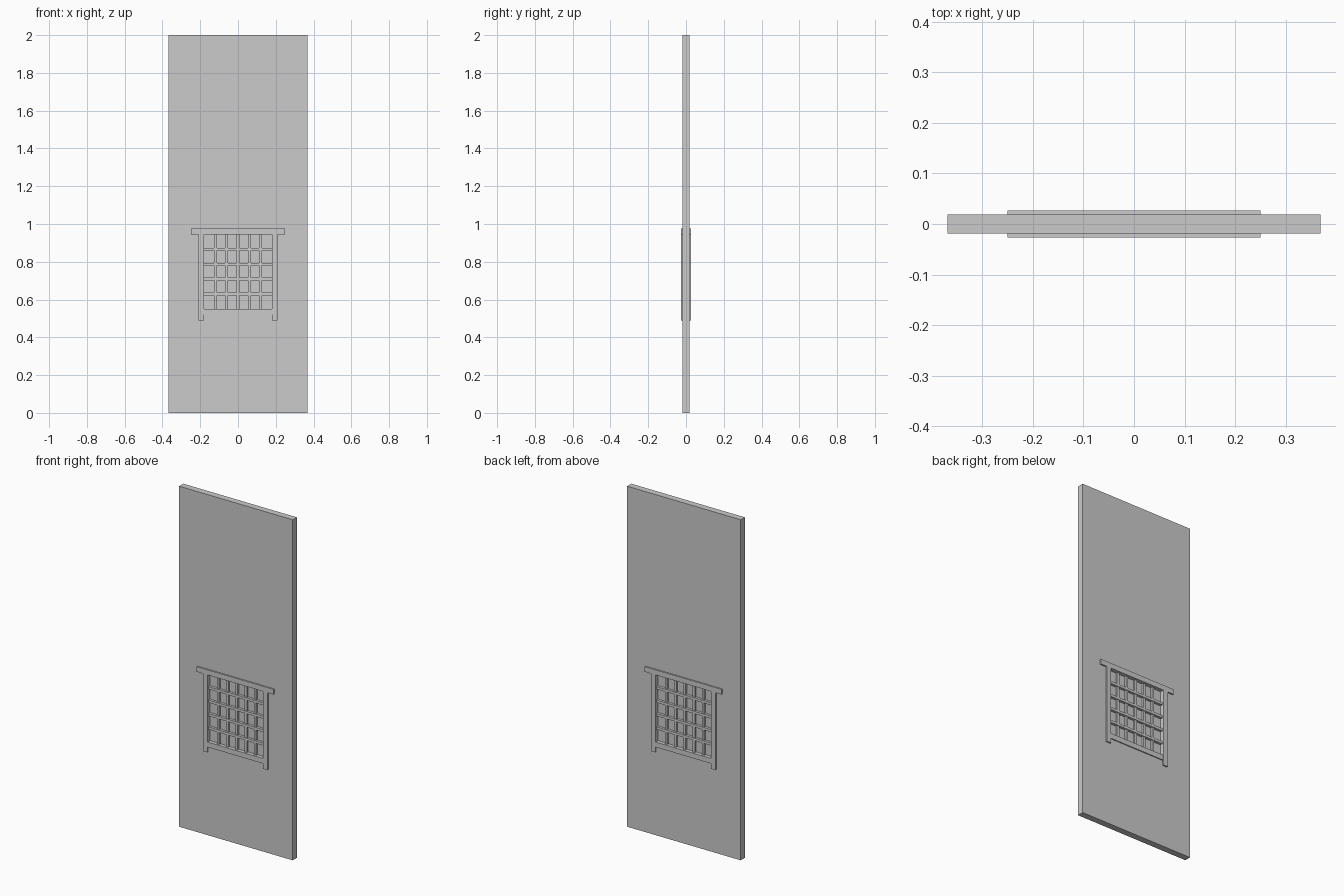
import bpy

if "Cube" in bpy.data.objects:
    bpy.data.objects.remove(bpy.data.objects["Cube"])


def box(name, x0, x1, y0, y1, z0, z1):
    bpy.ops.mesh.primitive_cube_add(size=1, location=((x0 + x1) / 2, (y0 + y1) / 2, (z0 + z1) / 2))
    ob = bpy.context.object
    ob.name = name
    ob.scale = (x1 - x0, y1 - y0, z1 - z0)
    bpy.ops.object.transform_apply(location=False, rotation=False, scale=True)
    return ob


HX, Z0, Z1 = 0.183, 0.548, 0.946   # window opening
T = 0.019                          # half wall thickness
F = 0.027                          # half frame thickness

# Wall panel with a window opening cut through it
wall = box("wall_panel", -0.369, 0.369, -T, T, 0, 2)
cutter = box("opening_cutter", -HX, HX, -0.1, 0.1, Z0, Z1)
mod = wall.modifiers.new("opening", 'BOOLEAN')
mod.operation = 'DIFFERENCE'
mod.solver = 'EXACT'
mod.object = cutter
bpy.context.view_layer.objects.active = wall
bpy.ops.object.modifier_apply(modifier=mod.name)
bpy.data.objects.remove(cutter)

# Frame: overhanging head rail, long side posts, bottom rail
box("head_rail", -0.25, 0.25, -F, F, 0.945, 0.975)
box("bottom_rail", -0.18, 0.18, -F + 0.002, F - 0.002, 0.52, 0.55)
for side, s in (("left", -1), ("right", 1)):
    xs = sorted((s * 0.18, s * 0.21))
    box(f"{side}_post", xs[0], xs[1], -F, F, 0.49, 0.945)

# Thin paper pane in the middle of the opening
box("window_pane", -HX, HX, -0.003, 0.003, Z0, Z1)

# Lattice: vertical slats with horizontal slats across them
W = 0.0075
for i in range(1, 6):
    x = -0.18 + 0.36 * i / 6
    box(f"vertical_slat_{i}", x - W, x + W, -0.014, 0.014, 0.55, 0.945)
for i in range(1, 5):
    z = 0.55 + 0.395 * i / 5
    box(f"horizontal_slat_{i}", -0.18, 0.18, -0.018, 0.018, z - W, z + W)
